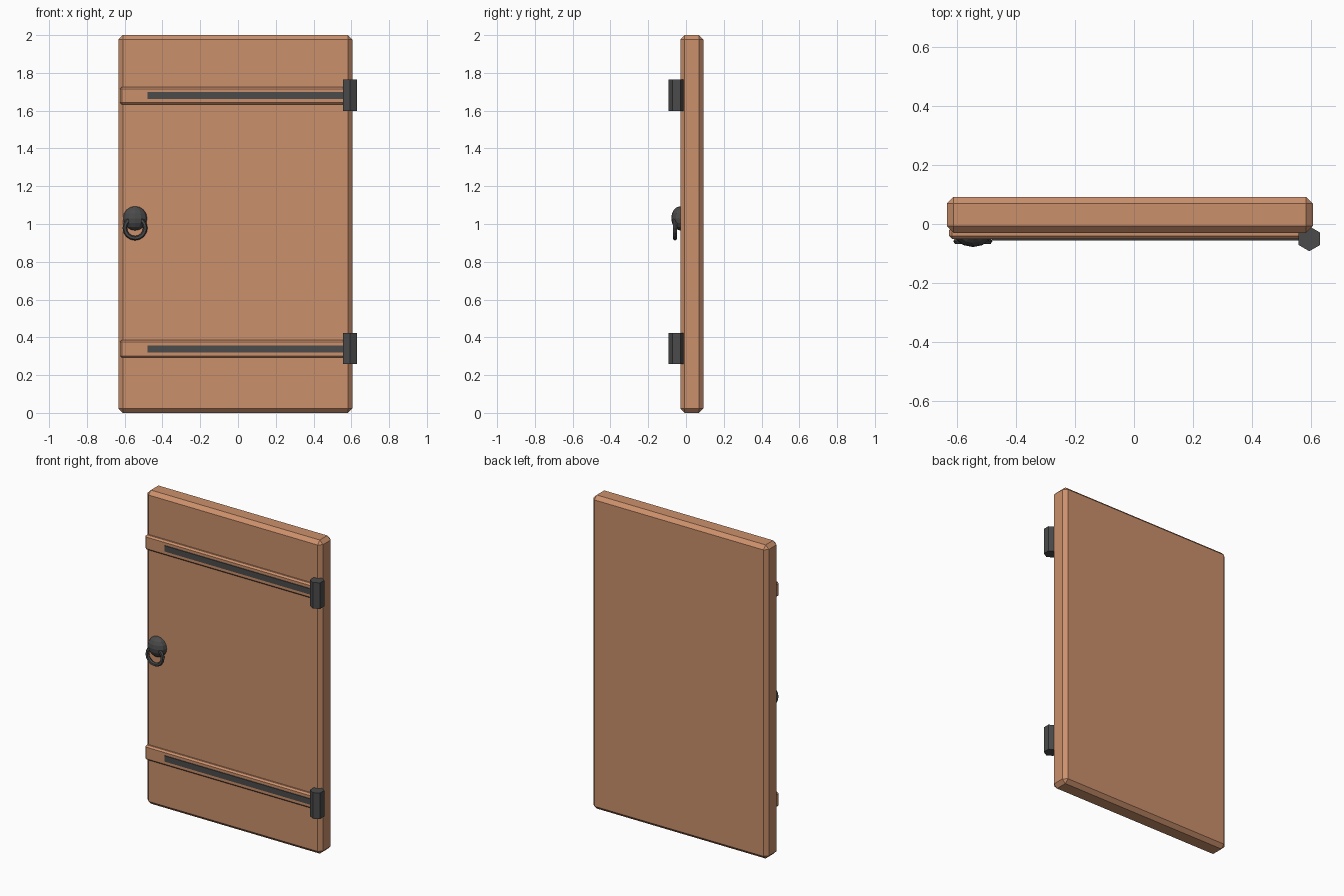
import bpy, bmesh
from math import pi
from mathutils import Matrix

if "Cube" in bpy.data.objects:
    bpy.data.objects.remove(bpy.data.objects["Cube"])


def material(name, color):
    m = bpy.data.materials.new(name)
    m.diffuse_color = (*color, 1)
    m.use_nodes = True
    m.node_tree.nodes["Principled BSDF"].inputs["Base Color"].default_value = m.diffuse_color
    return m


WOOD = material("wood", (0.60, 0.28, 0.15))
IRON = material("iron", (0.07, 0.07, 0.07))


def box(name, lo, hi, mat, chamfer=0.0):
    bpy.ops.mesh.primitive_cube_add(size=1, location=[(a + b) / 2 for a, b in zip(lo, hi)])
    ob = bpy.context.object
    ob.name = name
    ob.data.transform(Matrix.Diagonal([b - a for a, b in zip(lo, hi)] + [1]))
    ob.data.materials.append(mat)
    if chamfer:
        mod = ob.modifiers.new("chamfer", 'BEVEL')
        mod.width = chamfer
        mod.segments = 1
    return ob


def finish(name, mat):
    ob = bpy.context.object
    ob.name = name
    ob.data.materials.append(mat)
    return ob


# Door panel
box("door_panel", (-0.633, -0.03, 0), (0.605, 0.092, 2), WOOD, 0.023)

# Battens, iron straps and hexagonal hinge barrels
for side, z in (("lower", 0.34), ("upper", 1.68)):
    box(side + "_batten", (-0.625, -0.050, z - 0.048), (0.593, -0.01, z + 0.046), WOOD, 0.01)
    box(side + "_strap", (-0.48, -0.055, z - 0.019), (0.593, -0.04, z + 0.018), IRON)
    bpy.ops.mesh.primitive_cylinder_add(vertices=6, radius=0.042, depth=0.166,
                                        location=(0.593, -0.05, z + 0.001))
    finish(side + "_hinge", IRON)

# Domed boss behind the ring
bpy.ops.mesh.primitive_uv_sphere_add(segments=12, ring_count=8, radius=1,
                                     location=(-0.545, -0.03, 1.03))
boss = finish("handle_boss", IRON)
boss.data.transform(Matrix.Diagonal((0.064, 0.048, 0.064, 1)))

# Pull ring
bpy.ops.mesh.primitive_torus_add(major_segments=16, minor_segments=6,
                                 major_radius=0.054, minor_radius=0.012,
                                 location=(-0.545, -0.058, 0.979), rotation=(pi / 2, 0, 0))
finish("pull_ring", IRON)
